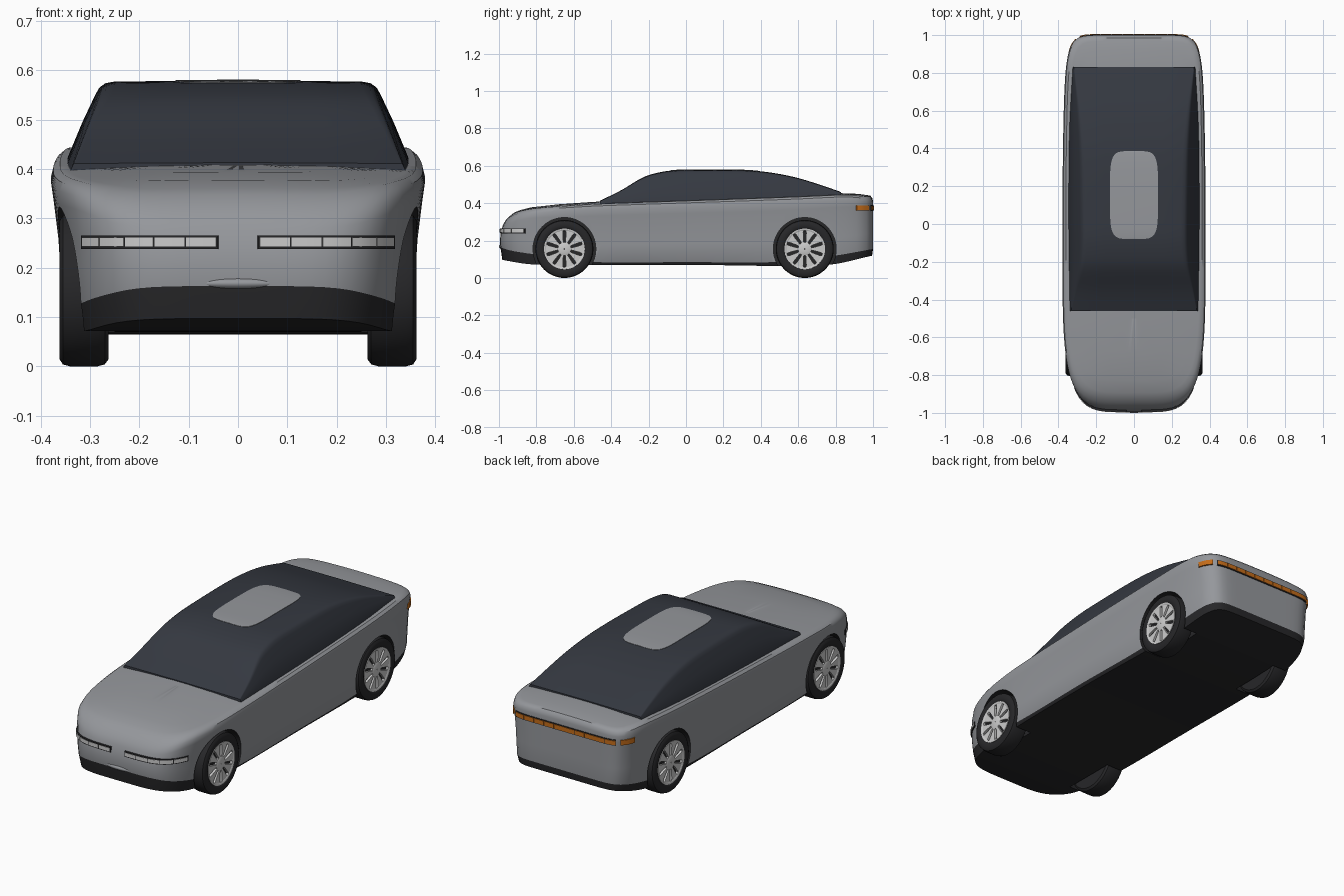
import bpy, bmesh, math

if "Cube" in bpy.data.objects:
    bpy.data.objects.remove(bpy.data.objects["Cube"])

def material(name, rgb):
    m = bpy.data.materials.new(name)
    m.diffuse_color = (*rgb, 1)
    m.use_nodes = True
    m.node_tree.nodes["Principled BSDF"].inputs["Base Color"].default_value = m.diffuse_color
    return m

PAINT = material("paint", (0.3, 0.31, 0.33))
DARK = material("dark_trim", (0.02, 0.02, 0.022))
GLASS = material("glass", (0.035, 0.04, 0.052))
ORANGE = material("orange_light", (0.55, 0.15, 0.01))
WHITE = material("bright_metal", (0.75, 0.75, 0.75))

def curve(keys):
    """Smooth function through (y, value) keys."""
    def slope(i):
        a, b = keys[max(i - 1, 0)], keys[min(i + 1, len(keys) - 1)]
        return (b[1] - a[1]) / (b[0] - a[0])
    def f(y):
        y = min(max(y, keys[0][0]), keys[-1][0])
        i = 0
        while i < len(keys) - 2 and y > keys[i + 1][0]:
            i += 1
        (y0, a), (y1, b) = keys[i], keys[i + 1]
        h = y1 - y0
        t = (y - y0) / h
        return ((2*t**3 - 3*t*t + 1) * a + (t**3 - 2*t*t + t) * h * slope(i)
                + (3*t*t - 2*t**3) * b + (t**3 - t*t) * h * slope(i + 1))
    return f

def loft(rings, wrap=False):
    """Skin equal closed rings; caps are strips across mirrored points."""
    m, n = len(rings[0]), len(rings)
    verts = [p for r in rings for p in r]
    faces = []
    for k in range(n if wrap else n - 1):
        a, b = k * m, (k + 1) % n * m
        faces += [(a + i, a + (i + 1) % m, b + (i + 1) % m, b + i) for i in range(m)]
    if not wrap:
        for base in (0, (n - 1) * m):
            for i in range(m // 2):
                q = dict.fromkeys((i, i + 1, m - i - 1, (m - i) % m))
                if len(q) > 2:
                    faces.append(tuple(base + j for j in q))
    return verts, faces

def build(name, parts, mat, angle=35):
    verts, faces = [], []
    for v, f in parts:
        o = len(verts)
        verts += v
        faces += [tuple(i + o for i in q) for q in f]
    me = bpy.data.meshes.new(name)
    me.from_pydata(verts, [], faces)
    bm = bmesh.new()
    bm.from_mesh(me)
    bmesh.ops.recalc_face_normals(bm, faces=bm.faces)
    bm.to_mesh(me)
    bm.free()
    ob = bpy.data.objects.new(name, me)
    bpy.context.collection.objects.link(ob)
    me.materials.append(mat)
    smooth(ob, angle)
    return ob

def smooth(ob, angle):
    bpy.ops.object.select_all(action='DESELECT')
    ob.select_set(True)
    bpy.context.view_layer.objects.active = ob
    bpy.ops.object.shade_smooth_by_angle(angle=math.radians(angle))

def outline(u, v, w, yf, yr):
    """Map a point on the unit square's edge to the car's plan outline."""
    n = 4.8 if v < 0 else 10
    s = (abs(u)**n + abs(v)**n) ** (-1 / n)
    y = v * s * (-yf if v < 0 else yr)
    return u * s * w * (1 - (0.05 * y * y if y > 0 else 0)), y

# Height curves along the car
top = curve([(-1, .295), (-.96, .325), (-.89, .362), (-.8, .382), (-.6, .4), (-.45, .409),
             (0, .425), (.6, .446), (.85, .455), (.95, .446), (1, .437)])
trim = curve([(-1, .165), (-.93, .145), (-.8, .125), (-.5, .086), (0, .085), (.5, .086), (.8, .12), (1, .155)])
under = curve([(-1, .1), (-.85, .075), (-.7, .07), (0, .07), (.75, .07), (1, .12)])
roof = curve([(-.46, .411), (-.35, .465), (-.25, .525), (-.2, .548), (-.1, .57), (0, .576),
              (.3, .575), (.45, .562), (.6, .532), (.75, .485), (.83, .457)])

# Body shell: stacked plan outlines, closed over hood and floor
A, B = 12, 48
half = [(i / A, -1) for i in range(A)] + [(1, -1 + 2 * i / B) for i in range(B)] \
     + [(1 - i / A, 1) for i in range(A + 1)]
square = half + [(-u, v) for u, v in half[-2:0:-1]]
levels = [(.343, -.982, .995, None), (.353, -.992, 1, 0), (.359, -.995, 1, .3), (.364, -.99, 1, .55),
          (.374, -.98, 1, .8), (.379, -.966, 1, .91), (.374, -.946, .995, .97), (.361, -.92, .985, 1),
          (.345, -.893, .968, 1), (.31, -.83, .92, 1), (.2, -.68, .8, 1), (.06, -.5, .6, 1)]
rings = []
for w, yf, yr, s in levels:
    ring = []
    for u, v in square:
        x, y = outline(u, v, w, yf, yr)
        z = under(y) if s is None else trim(y) + s * (top(y) - .1 * x * x - trim(y))
        ring.append((x, y, z))
    rings.append(ring)
body = build("body_shell", [loft(rings)], PAINT)
body.data.materials.append(DARK)
for p in body.data.polygons:
    if max(p.vertices) < 2 * len(square):
        p.material_index = 1

def lathe(profile, side, cy, steps=48):
    return loft([[(side * x, cy + r * math.cos(a), .155 + r * math.sin(a)) for x, r in profile]
                 for a in (2 * math.pi * k / steps for k in range(steps))], wrap=True)

# Wheel arches cut from the body, then wheels
AXLES = (("front", -.65), ("rear", .635))
SIDES = (("right", 1), ("left", -1))
for _, cy in AXLES:
    for _, sd in SIDES:
        bpy.ops.mesh.primitive_cylinder_add(vertices=64, radius=.168, depth=.3,
            location=(sd * .4, cy, .155), rotation=(0, math.pi / 2, 0))
        cutter = bpy.context.object
        cutter.name = "arch_cutter"
        cutter.hide_render = True
        cutter.data.materials.append(PAINT)
        cutter.data.materials.append(DARK)
        for p in cutter.data.polygons:
            p.material_index = 1
        mod = body.modifiers.new("arch", 'BOOLEAN')
        mod.operation, mod.solver, mod.object = 'DIFFERENCE', 'EXACT', cutter
        bpy.context.view_layer.objects.active = body
        bpy.ops.object.modifier_apply(modifier=mod.name)
        bpy.data.objects.remove(cutter)
smooth(body, 35)

tyre = [(.262, .002), (.262, .14), (.27, .151), (.285, .155), (.34, .155), (.355, .151),
        (.362, .14), (.362, .12), (.357, .108), (.345, .1), (.345, .002)]
rim = [(.34, .097), (.357, .098), (.36, .103), (.36, .109), (.34, .111)]
hub = [(.34, .002), (.34, .036), (.356, .036), (.359, .03), (.359, .002)]

def spoke(side, cy, a):
    c, s = math.cos(a), math.sin(a)
    return loft([[(side * x, cy + r * c - t * s, .155 + r * s + t * c)
                  for x, t in ((.34, -h), (.357, -h), (.357, h), (.34, h))]
                 for r, h in ((.03, .005), (.045, .008), (.085, .019), (.1, .027))])

for end, cy in AXLES:
    for sname, sd in SIDES:
        build(f"{end}_{sname}_tyre", [lathe(tyre, sd, cy)], DARK)
        build(f"{end}_{sname}_rim", [lathe(rim, sd, cy), lathe(hub, sd, cy)]
              + [spoke(sd, cy, math.pi * k / 5) for k in range(10)], WHITE)

# Glass canopy: cross-sections lofted along the car
base = curve([(-.46, .34), (0, .346), (.5, .342), (.83, .325)])
def canopy_section(y):
    b, t, wb = top(y) - .013, roof(y), base(y)
    h = t - b
    wr = wb - .45 * h
    side = [(wb, b - .03), (wb, b), (wb - .2 * h, b + .48 * h), (wr + .08 * h, b + .84 * h),
            (wr + .03 * h, b + .93 * h), (wr - .04 * h, b + .98 * h), (wr - .15 * h, t), (.55 * wr, t + .001)]
    return [(0, y, b - .03)] + [(x, y, z) for x, z in side] + [(0, y, t + .002)] \
         + [(-x, y, z) for x, z in side[::-1]]
build("glass_canopy", [loft([canopy_section(-.46 + 1.29 * k / 44) for k in range(45)])], GLASS, 40)

# Sunroof panel
panel = []
for k in range(41):
    t = -math.cos(math.pi * k / 40) * .9999
    w, y = .127 * (1 - abs(t)**5) ** .2, .153 + .233 * t
    z = roof(y)
    panel.append([(0, y, z - .01), (w, y, z - .01), (w, y, z + .003),
                  (0, y, z + .004), (-w, y, z + .003), (-w, y, z - .01)])
build("sunroof", [loft(panel)], PAINT)

# Light strips wrapped round the body outline
def band(path, plan, z0, z1, out):
    w, yf, yr = plan
    rows = []
    for u, v in path:
        xo, yo = outline(u, v, w + out, yf - out, yr + out)
        xi, yi = outline(u, v, w - .015, yf + .015, yr - .015)
        rows.append([(xi, yi, z0), (xo, yo, z0), (xo, yo, z1), (xi, yi, z1)])
    return loft(rows)

def span(a, b, n=12):
    return [(a + (b - a) * k / n, -1) for k in range(n + 1)]

front = (.363, -.991, 1)
rear = (.374, -.98, 1)
for sname, sd in SIDES:
    build(f"{sname}_headlight_frame", [band([(sd * u, v) for u, v in span(.11, 1)], front, .238, .265, .004)], DARK)
    cells = []
    for k in range(5):
        a = .12 + k * .175
        cells.append(band([(sd * u, v) for u, v in span(a, a + .165, 4)], front, .243, .261, .006))
    build(f"{sname}_headlight", cells, WHITE)
    corner = [(sd, .955), (sd, .975), (sd, 1), (sd * .96, 1), (sd * .88, 1)]
    build(f"{sname}_tail_corner_light", [band(corner, rear, .362, .388, .005)], ORANGE)
build("tail_light_frame", [band([(u, 1) for u, _ in span(-.82, .82, 24)], rear, .359, .389, .003)], DARK)
build("tail_light_bar", [band([(u, 1) for u, _ in span(-.81 + k * .1625, -.655 + k * .1625, 4)],
                              rear, .363, .385, .006) for k in range(10)], ORANGE)

# Small chin lip on the nose
bpy.ops.mesh.primitive_uv_sphere_add(segments=32, ring_count=16, location=(0, -.975, .168))
lip = bpy.context.object
lip.name = "chin_lip"
lip.scale = (.09, .025, .014)
lip.data.materials.append(PAINT)
smooth(lip, 60)
